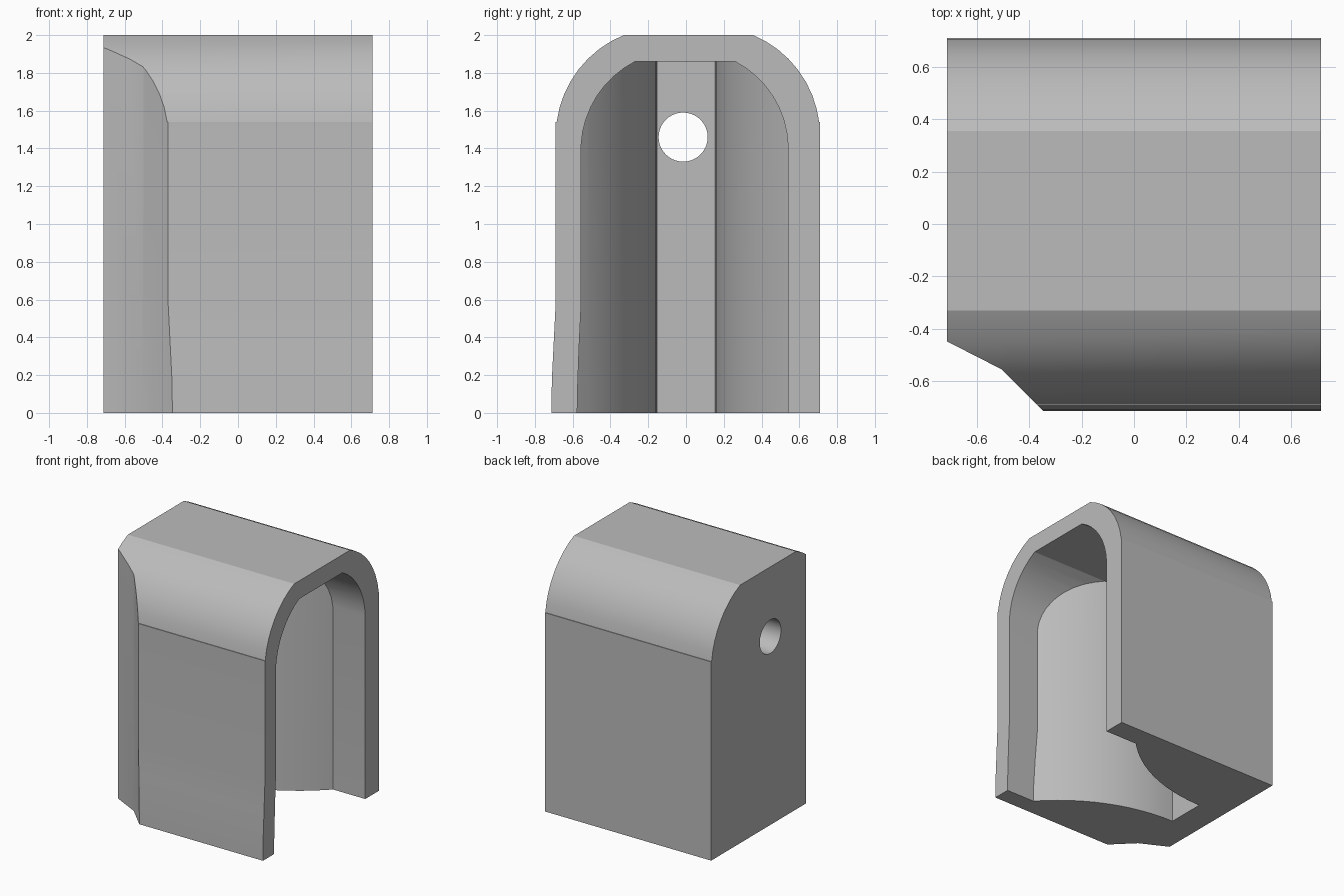
import bpy, bmesh, math
from mathutils import Vector

if "Cube" in bpy.data.objects:
    bpy.data.objects.remove(bpy.data.objects["Cube"], do_unlink=True)

HALF = 0.713

grey = bpy.data.materials.new("plain_grey")
grey.use_nodes = True
colour = (0.5, 0.5, 0.5, 1)
grey.diffuse_color = colour
grey.node_tree.nodes["Principled BSDF"].inputs["Base Color"].default_value = colour


def arc(p, q, bulge, steps=8):
    """Points of the arc p to q that rises by bulge to the left of the chord."""
    p, q = Vector(p), Vector(q)
    half = (q - p).length / 2
    radius = (half ** 2 + bulge ** 2) / (2 * bulge)
    along = (q - p).normalized()
    left = Vector((-along.y, along.x))
    centre = (p + q) / 2 + left * (bulge - radius)
    sweep = math.asin(half / radius)
    angles = [sweep * (2 * i / steps - 1) for i in range(steps + 1)]
    return [tuple(centre + along * radius * math.sin(a) + left * radius * math.cos(a))
            for a in angles]


def prism(name, outline, start, end, axis):
    """Extrude an outline along x (outline in y, z) or along z (outline in x, y)."""
    bm = bmesh.new()
    place = (lambda p: (start, *p)) if axis == "x" else (lambda p: (*p, start))
    face = bm.faces.new([bm.verts.new(place(p)) for p in outline])
    moved = bmesh.ops.extrude_face_region(bm, geom=[face])["geom"]
    shift = Vector((end - start, 0, 0)) if axis == "x" else Vector((0, 0, end - start))
    bmesh.ops.translate(bm, vec=shift, verts=[v for v in moved if isinstance(v, bmesh.types.BMVert)])
    bmesh.ops.recalc_face_normals(bm, faces=bm.faces)
    mesh = bpy.data.meshes.new(name)
    bm.to_mesh(mesh)
    bm.free()
    mesh.materials.append(grey)
    obj = bpy.data.objects.new(name, mesh)
    bpy.context.collection.objects.link(obj)
    return obj


def combine(target, cutter, operation):
    """Apply a boolean and discard the cutter."""
    cutter.hide_render = True
    mod = target.modifiers.new("cut", "BOOLEAN")
    mod.object, mod.operation, mod.solver = cutter, operation, "EXACT"
    bpy.context.view_layer.objects.active = target
    bpy.ops.object.modifier_apply(modifier=mod.name)
    bpy.data.objects.remove(cutter, do_unlink=True)


# Outer arched block with a slightly flared front foot
outer = [(0.71, 0), (-0.713, 0), (-0.71, 0.18), (-0.70, 0.38), (-0.69, 0.58), (-0.69, 1.54)]
outer += arc((-0.685, 1.54), (-0.33, 2), 0.078)
outer += arc((0.355, 2), (0.705, 1.54), 0.078) + [(0.71, 1.54)]
body = prism("arched_housing", outer, -HALF, HALF, "x")

# Arched hollow, open at one end and below
inner = [(0.54, -0.1), (-0.577, -0.1), (-0.575, 0.1), (-0.566, 0.35), (-0.555, 0.58)]
inner += arc((-0.555, 1.42), (-0.27, 1.86), 0.07)
inner += arc((0.26, 1.86), (0.54, 1.42), 0.07)
hollow = prism("hollow_cutter", inner, -0.6, 0.9, "x")

# Plan of the hollow: two bulging side walls that narrow to a flat end
R, END, SLOT = 1.294, -0.49, 0.15
side = [(END + R * math.cos(math.radians(a)), SLOT + R - R * math.sin(math.radians(a)))
        for a in range(90, 29, -4)]
side += [(1, side[-1][1])]
plan = side + [(x, -y) for x, y in reversed(side)]
combine(hollow, prism("plan_cutter", plan, -0.2, 2.2, "z"), "INTERSECT")
combine(body, hollow, "DIFFERENCE")

# Scooped front corner
corner = [(-0.9, -0.353), (-0.505, -0.555), (-0.2, -0.86), (-0.9, -0.86)]
combine(body, prism("corner_cutter", corner, -0.2, 2.2, "z"), "DIFFERENCE")

# Round hole through the closed end
ring = [(-0.015 + 0.13 * math.cos(math.tau * i / 40), 1.46 + 0.13 * math.sin(math.tau * i / 40))
        for i in range(40)]
combine(body, prism("hole_cutter", ring, -0.9, -0.2, "x"), "DIFFERENCE")

bpy.ops.object.select_all(action="DESELECT")
body.select_set(True)
bpy.context.view_layer.objects.active = body
bpy.ops.object.shade_smooth_by_angle(angle=math.radians(22))
